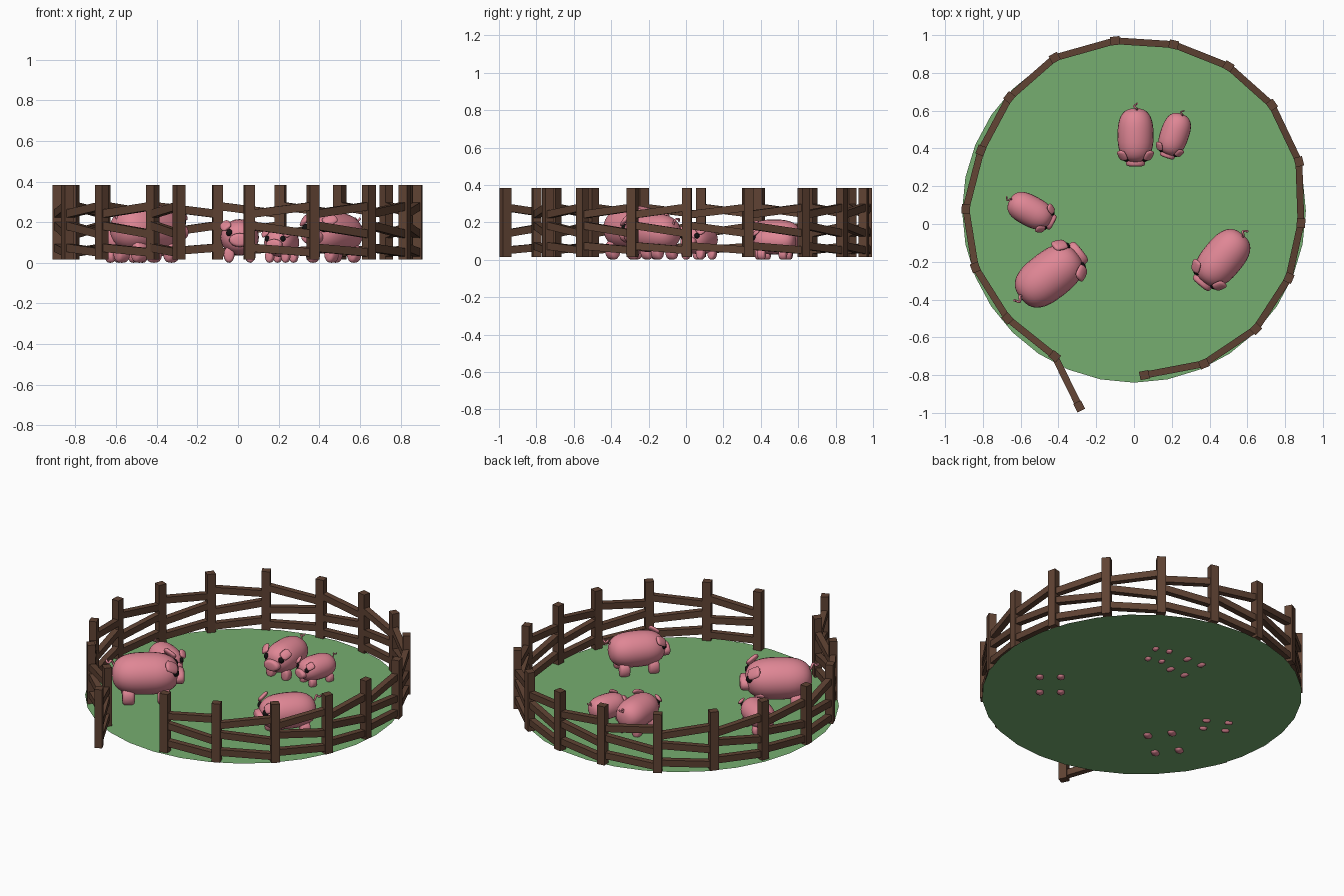
import bpy, bmesh, math
from mathutils import Vector, Matrix

if "Cube" in bpy.data.objects:
    bpy.data.objects.remove(bpy.data.objects["Cube"])


def material(name, rgb):
    m = bpy.data.materials.new(name)
    m.diffuse_color = (*rgb, 1)
    m.use_nodes = True
    m.node_tree.nodes["Principled BSDF"].inputs["Base Color"].default_value = m.diffuse_color
    return m


PINK = material("pig pink", (0.74, 0.24, 0.30))
BLACK = material("eye black", (0.006, 0.006, 0.006))
GREEN = material("grass green", (0.18, 0.42, 0.16))
BROWN = material("wood brown", (0.115, 0.055, 0.033))


def finish(name, bm, mat, smooth=False):
    bmesh.ops.recalc_face_normals(bm, faces=bm.faces)
    me = bpy.data.meshes.new(name)
    for f in bm.faces:
        f.smooth = smooth
    bm.to_mesh(me)
    bm.free()
    me.materials.append(mat)
    ob = bpy.data.objects.new(name, me)
    bpy.context.collection.objects.link(ob)
    return ob


def box(bm, loc, size, rot=Matrix()):
    m = Matrix.Translation(loc) @ rot @ Matrix.Diagonal((*size, 1))
    return bmesh.ops.create_cube(bm, size=1, matrix=m)["verts"]


def blob(bm, loc, half, power=1.0, seg=20, rings=14, rot=Matrix()):
    """Ellipsoid with its axis on y; power < 1 makes it barrel-like."""
    vs = bmesh.ops.create_uvsphere(bm, u_segments=seg, v_segments=rings, radius=1)["verts"]
    for v in vs:
        r = math.hypot(v.co.x, v.co.y)
        k = r ** (power - 1) if r > 1e-4 else 0
        t = math.copysign(abs(v.co.z) ** power, v.co.z)
        p = Vector((v.co.x * k * half[0], t * half[1], v.co.y * k * half[2]))
        v.co = Vector(loc) + rot @ p


# grass disc
bm = bmesh.new()
bmesh.ops.create_circle(bm, cap_ends=True, segments=32, radius=0.91,
                        matrix=Matrix.Translation((0, 0.07, 0.013)))
finish("grass_disc", bm, GREEN)

# fence: post positions run anticlockwise, the last two form the open gate
posts = [(0.055, -0.80), (0.37, -0.74), (0.645, -0.555), (0.82, -0.285), (0.884, 0.005),
         (0.873, 0.33), (0.73, 0.63), (0.50, 0.835), (0.21, 0.95), (-0.10, 0.97),
         (-0.42, 0.88), (-0.66, 0.67), (-0.81, 0.39), (-0.89, 0.08), (-0.84, -0.23),
         (-0.67, -0.50), (-0.42, -0.70), (-0.29, -0.965)]
rails = [(0.045 + 0.03, 0.05), (0.185, 0.14), (0.24, 0.28)]  # start and end heights
pb, rb = bmesh.new(), bmesh.new()
for i, (x, y) in enumerate(posts):
    a = Vector(posts[max(i - 1, 0)])
    b = Vector(posts[i + 1] if i < 16 else posts[i])
    d = b - a if i < 17 else Vector(posts[17]) - Vector(posts[16])
    box(pb, (x, y, 0.199), (0.05, 0.045, 0.367), Matrix.Rotation(math.atan2(d.y, d.x), 4, 'Z'))
    if i == len(posts) - 1:
        continue
    for z0, z1 in rails:
        p, q = Vector((x, y, z0)), Vector((*posts[i + 1], z1))
        v = q - p
        rot = (Matrix.Rotation(math.atan2(v.y, v.x), 4, 'Z')
               @ Matrix.Rotation(-math.asin(v.z / v.length), 4, 'Y'))
        box(rb, (p + q) / 2, (v.length, 0.036, 0.04), rot)
finish("fence_posts", pb, BROWN)
finish("fence_rails", rb, BROWN)


def pig(name, x, y, heading, s):
    parts = []
    # barrel body
    bm = bmesh.new()
    blob(bm, (0, 0, 0.125), (0.095, 0.142, 0.09), 0.75, 24, 18)
    parts.append(finish(name + "_body", bm, PINK, True))
    # short legs
    bm = bmesh.new()
    for sx in (-1, 1):
        for ly in (-0.075, 0.075):
            blob(bm, (sx * 0.052, ly, 0.04), (0.027, 0.027, 0.04), 0.55, 16, 10)
    parts.append(finish(name + "_legs", bm, PINK, True))
    # snout
    bm = bmesh.new()
    blob(bm, (0, -0.138, 0.112), (0.052, 0.028, 0.034), 0.5, 18, 10)
    parts.append(finish(name + "_snout", bm, PINK, True))
    # folded ears
    bm = bmesh.new()
    for sx in (-1, 1):
        rot = (Matrix.Rotation(math.radians(sx * 38), 4, 'Y')
               @ Matrix.Rotation(math.radians(38), 4, 'X')).to_3x3()
        blob(bm, (sx * 0.07, -0.108, 0.183), (0.028, 0.03, 0.011), 0.55, 12, 8, rot)
    parts.append(finish(name + "_ears", bm, PINK, True))
    # eyes
    bm = bmesh.new()
    for sx in (-1, 1):
        blob(bm, (sx * 0.05, -0.124, 0.148), (0.017, 0.017, 0.018), 1, 12, 8)
    parts.append(finish(name + "_eyes", bm, BLACK, True))
    # curly tail
    cu = bpy.data.curves.new(name + "_tail", 'CURVE')
    cu.dimensions = '3D'
    cu.bevel_depth = 0.005
    cu.bevel_resolution = 2
    cu.use_fill_caps = True
    sp = cu.splines.new('POLY')
    n = 14
    sp.points.add(n - 1)
    for i in range(n):
        t = i / (n - 1)
        w = t * 2 * math.pi * 1.2
        sp.points[i].co = (0.009 * math.sin(w), 0.13 + 0.038 * t,
                           0.16 + 0.025 * t + 0.009 * (1 - math.cos(w)), 1)
    cu.materials.append(PINK)
    tail = bpy.data.objects.new(name + "_tail", cu)
    bpy.context.collection.objects.link(tail)
    parts.append(tail)
    place = (Matrix.Translation((x, y, 0)) @ Matrix.Rotation(math.radians(heading + 90), 4, 'Z')
             @ Matrix.Scale(s, 4))
    for o in parts:
        o.matrix_world = place


pig("large_pig", -0.45, -0.275, 38, 1.34)
pig("medium_pig", 0.47, -0.18, -130, 1.15)
pig("back_pig", 0.008, 0.47, -90, 1.0)
pig("left_piglet", -0.55, 0.07, -28, 0.86)
pig("back_piglet", 0.215, 0.475, -109, 0.8)
